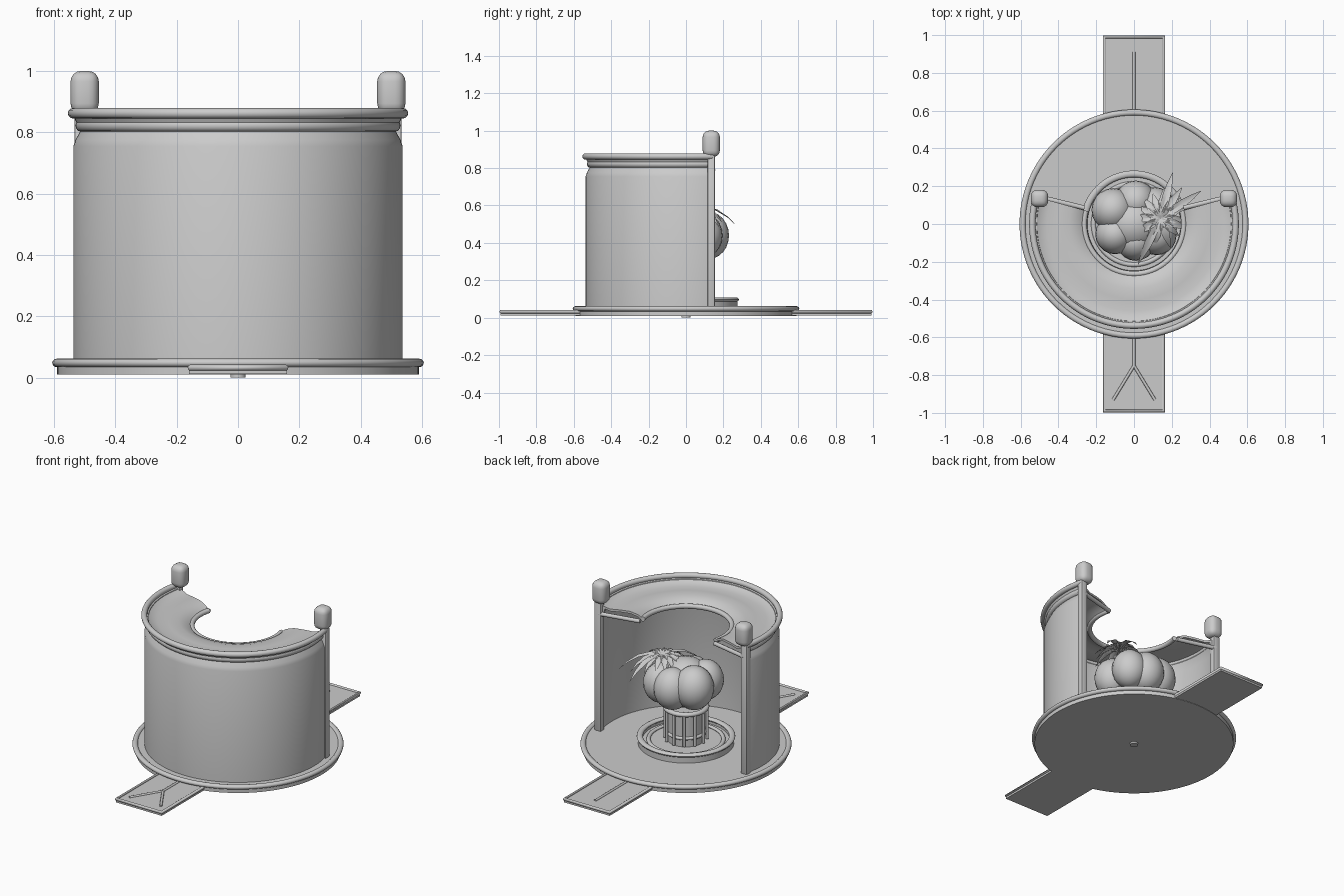
import bpy, bmesh, math, random
from math import sin, cos, pi, radians
from mathutils import Vector

if "Cube" in bpy.data.objects:
    bpy.data.objects.remove(bpy.data.objects["Cube"])

random.seed(4)
A0, A1 = radians(-195.5), radians(15.5)   # open-backed sweep of the shell


def finish(name, bm, angle=35):
    bmesh.ops.recalc_face_normals(bm, faces=bm.faces)
    me = bpy.data.meshes.new(name)
    bm.to_mesh(me)
    bm.free()
    ob = bpy.data.objects.new(name, me)
    bpy.context.collection.objects.link(ob)
    bpy.ops.object.select_all(action='DESELECT')
    ob.select_set(True)
    bpy.context.view_layer.objects.active = ob
    bpy.ops.object.shade_smooth_by_angle(angle=radians(angle))
    return ob


def lathe(name, prof, a0=0.0, a1=2 * pi, n=96):
    """Sweep a closed (radius, z) profile around z; cap the ends of partial sweeps."""
    full = abs(a1 - a0 - 2 * pi) < 1e-5
    bm = bmesh.new()
    rows = []
    for i in range(n if full else n + 1):
        a = a0 + (a1 - a0) * i / n
        rows.append([bm.verts.new((r * cos(a), r * sin(a), z)) for r, z in prof])
    m = len(prof)
    for i in range(n):
        p, q = rows[i], rows[(i + 1) % len(rows)]
        for j in range(m):
            k = (j + 1) % m
            bm.faces.new((p[j], p[k], q[k], q[j]))
    if full:
        bmesh.ops.remove_doubles(bm, verts=bm.verts, dist=1e-5)
    else:
        bm.faces.new(rows[0])
        bm.faces.new(rows[-1])
    return finish(name, bm)


def ring(name, R, z, rr, rz=None, a0=0.0, a1=2 * pi):
    rz = rz or rr
    prof = [(R + rr * cos(t * pi / 6), z + rz * sin(t * pi / 6)) for t in range(12)]
    return lathe(name, prof, a0, a1)


def disc(name, r, z0, z1):
    return lathe(name, [(0, z0), (r, z0), (r, z1), (0, z1)])


def box(name, lo, hi, bevel=0.0):
    bm = bmesh.new()
    bmesh.ops.create_cube(bm, size=1)
    for v in bm.verts:
        v.co = Vector([(l + h) / 2 + c * (h - l) for l, h, c in zip(lo, hi, v.co)])
    if bevel:
        bmesh.ops.bevel(bm, geom=bm.edges[:], offset=bevel, segments=2, profile=0.5, affect='EDGES')
    return finish(name, bm)


def tube(name, pts, r, cyclic=False):
    cu = bpy.data.curves.new(name, 'CURVE')
    cu.dimensions = '3D'
    cu.bevel_depth = r
    cu.bevel_resolution = 2
    cu.use_fill_caps = True
    sp = cu.splines.new('POLY')
    sp.points.add(len(pts) - 1)
    for p, c in zip(sp.points, pts):
        p.co = (*c, 1)
    sp.use_cyclic_u = cyclic
    ob = bpy.data.objects.new(name, cu)
    bpy.context.collection.objects.link(ob)
    return ob


def ellipsoid(name, c, s):
    bm = bmesh.new()
    bmesh.ops.create_uvsphere(bm, u_segments=20, v_segments=12, radius=1)
    for v in bm.verts:
        v.co = Vector([ci + si * x for ci, si, x in zip(c, s, v.co)])
    return finish(name, bm, 60)


# Base plate, rim and foot
disc("base_plate", 0.59, 0.01, 0.052)
ring("base_rim", 0.59, 0.048, 0.016, 0.014)
disc("base_foot", 0.025, 0.0, 0.02)

# Long slab under the base with raised border and line marks
box("slab", (-0.16, -0.992, 0.012), (0.16, 0.992, 0.033))
tube("slab_border", [(-0.157, -0.99, 0.032), (0.157, -0.99, 0.032),
                     (0.157, 0.99, 0.032), (-0.157, 0.99, 0.032)], 0.01, True)
tube("mark_back", [(0, 0.58, 0.033), (0, 0.91, 0.033)], 0.008)
tube("mark_front", [(0, -0.58, 0.033), (0, -0.76, 0.033)], 0.008)
for s in (-1, 1):
    tube("mark_branch", [(0, -0.75, 0.033), (s * 0.11, -0.93, 0.033)], 0.008)

# Curved wall with a tapered neck
lathe("wall", [(0.537, 0.05), (0.537, 0.755), (0.53, 0.775), (0.514, 0.805), (0.535, 0.85),
               (0.515, 0.85), (0.498, 0.805), (0.515, 0.755), (0.517, 0.05)], A0, A1)
ring("wall_top_rim", 0.538, 0.862, 0.017, 0.017, A0, A1)
ring("neck_band", 0.512, 0.822, 0.018, 0.02, A0, A1)

# Dished canopy with inner lip
top = [(0.535, 0.862), (0.505, 0.84), (0.46, 0.828), (0.40, 0.832),
       (0.34, 0.832), (0.29, 0.818), (0.262, 0.795)]
lathe("canopy", top + [(r, z - 0.014) for r, z in reversed(top)], A0, A1)
ring("canopy_lip", 0.264, 0.795, 0.015, 0.015, A0, A1)

# Posts, caps and arms on both ends of the opening
for s in (-1, 1):
    box("post", (s * 0.512 - 0.022, 0.115, 0.045), (s * 0.512 + 0.022, 0.155, 0.87), 0.006)
    bm = bmesh.new()
    bmesh.ops.create_cube(bm, size=1)
    for v in bm.verts:
        v.co = Vector((s * 0.5 + v.co.x * 0.092, 0.135 + v.co.y * 0.092, 0.93 + v.co.z * 0.14))
    bmesh.ops.bevel(bm, geom=bm.edges[:], offset=0.034, segments=4, profile=0.5, affect='EDGES')
    finish("post_cap", bm)
    tube("arm", [(s * 0.51, 0.145, 0.79), (s * 0.262, 0.085, 0.785)], 0.013)

# Pedestal tray
disc("tray_floor", 0.26, 0.045, 0.075)
lathe("tray_wall", [(0.25, 0.05), (0.275, 0.05), (0.275, 0.1), (0.25, 0.1)])
ring("tray_rim", 0.265, 0.097, 0.018, 0.012)
ring("tray_inner_ring", 0.215, 0.078, 0.012, 0.01)

# Column with rods
disc("column", 0.105, 0.07, 0.29)
ring("column_collar", 0.118, 0.285, 0.016, 0.014)
ring("column_band", 0.108, 0.13, 0.01)
for i in range(12):
    a = i * pi / 6
    x, y = 0.122 * cos(a), 0.122 * sin(a)
    tube("column_rod", [(x, y, 0.085), (x, y, 0.285)], 0.009)

# Lobed bloom
ellipsoid("bloom_core", (0, 0, 0.44), (0.16, 0.15, 0.15))
for i, (x, y, z, s) in enumerate([(-0.11, 0.075, 0.46, 0.115), (-0.10, -0.055, 0.46, 0.105),
                                  (0.01, 0.12, 0.44, 0.11), (0.01, -0.09, 0.44, 0.105),
                                  (0.11, 0.09, 0.44, 0.105), (0.12, -0.06, 0.44, 0.105)]):
    ellipsoid("bloom_lobe", (x, y, z), (s, s, s * 1.15))

# Drooping pointed leaves radiating from the crown
C = Vector((0.14, 0.03, 0.585))
tips = [(radians(i * 26 + random.uniform(-6, 6)), random.uniform(0.13, 0.17)) for i in range(14)]
tips += [(radians(34), 0.26), (radians(75), 0.25), (radians(244), 0.27), (radians(55), 0.2)]
for a, L in tips:
    d, w = Vector((cos(a), sin(a), 0)), Vector((-sin(a), cos(a), 0))
    bm = bmesh.new()
    rows = []
    for t, k in ((0, 0.006), (0.3, 0.02), (0.55, 0.021), (0.8, 0.012), (1, 0.001)):
        p = C + d * L * t + Vector((0, 0, 0.09 * t * (1 - t) - 0.38 * L * t * t))
        rows.append([bm.verts.new(p - w * k),
                     bm.verts.new(p - Vector((0, 0, k * 0.35))), bm.verts.new(p + w * k)])
    for p, q in zip(rows, rows[1:]):
        for j in (0, 1):
            bm.faces.new((p[j], p[j + 1], q[j + 1], q[j]))
    finish("leaf", bm)
